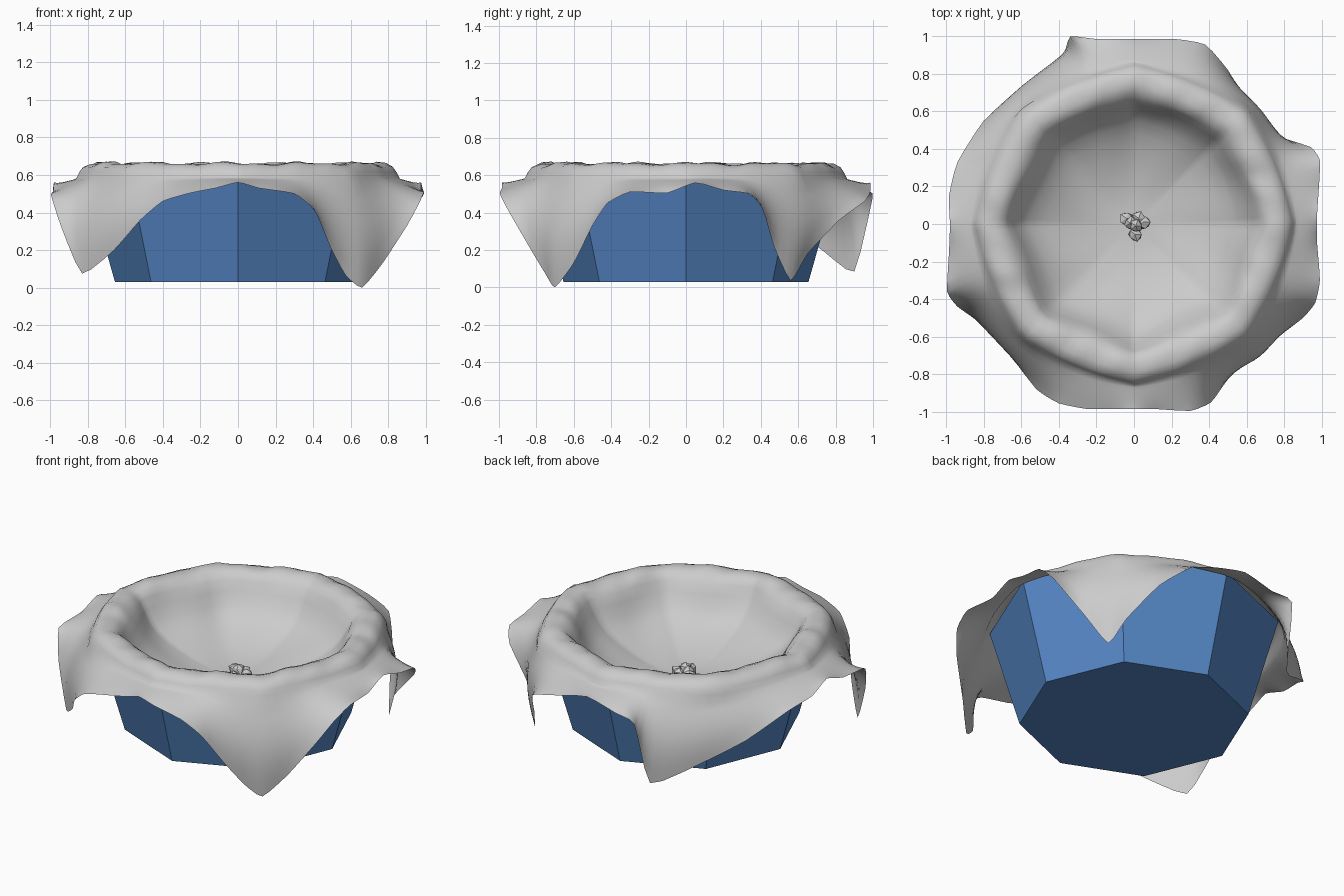
import bpy, bmesh, math, random
from mathutils import Vector

if "Cube" in bpy.data.objects:
    bpy.data.objects.remove(bpy.data.objects["Cube"])

random.seed(4)


def make_object(name, bm, smooth=False):
    bmesh.ops.recalc_face_normals(bm, faces=bm.faces)
    me = bpy.data.meshes.new(name)
    bm.to_mesh(me)
    bm.free()
    for p in me.polygons:
        p.use_smooth = smooth
    ob = bpy.data.objects.new(name, me)
    bpy.context.collection.objects.link(ob)
    return ob


def lathe(bm, rings, close_start=True, close_end=True):
    """Skin a list of equal-length point rings."""
    loops = [[bm.verts.new(p) for p in ring] for ring in rings]
    n = len(loops[0])
    for a, b in zip(loops, loops[1:]):
        for i in range(n):
            j = (i + 1) % n
            bm.faces.new((a[i], a[j], b[j], b[i]))
    if close_start:
        bm.faces.new(loops[0])
    if close_end:
        bm.faces.new(loops[-1])


# Blue eight-sided bowl, hollow
def octagon(r, z):
    return [(r * math.cos(i * math.pi / 4), r * math.sin(i * math.pi / 4), z) for i in range(8)]


bm = bmesh.new()
lathe(bm, [octagon(*p) for p in ((0.655, 0.03), (0.825, 0.63), (0.745, 0.63), (0.56, 0.2))])
bowl = make_object("bowl", bm)
blue = bpy.data.materials.new("blue")
blue.diffuse_color = (0.09, 0.24, 0.56, 1)
blue.use_nodes = True
blue.node_tree.nodes["Principled BSDF"].inputs["Base Color"].default_value = blue.diffuse_color
bowl.data.materials.append(blue)

# Cloth hem, counter-clockwise: four hanging corners, raised flared edges between
HEM = [Vector(p) for p in (
    (-.83, -.52, .075), (-.66, -.70, .20), (-.52, -.88, .36), (-.40, -.955, .46),
    (-.25, -.985, .505), (-.12, -.985, .53), (0, -.985, .56), (.11, -.985, .53),
    (.30, -.995, .50), (.41, -.95, .41), (.49, -.84, .22), (.57, -.75, .07),
    (.66, -.70, .00), (.77, -.60, .13), (.90, -.50, .33), (.965, -.42, .45),
    (.99, -.30, .51), (.975, -.10, .505), (.975, .05, .56), (.985, .20, .52),
    (.99, .34, .50), (.94, .41, .42), (.76, .47, .22), (.66, .56, .035),
    (.60, .65, .18), (.50, .82, .36), (.38, .955, .46), (.22, .985, .51),
    (0, .985, .56), (-.20, .985, .51), (-.34, .998, .48), (-.38, .90, .085),
    (-.59, .74, .19), (-.80, .55, .33), (-.94, .33, .47), (-.985, .15, .51),
    (-.98, 0, .56), (-.985, -.15, .51), (-.995, -.36, .49), (-.94, -.44, .32))]


def spline(i, t):
    n = len(HEM)
    a, b, c, d = (HEM[(i + k) % n] for k in (-1, 0, 1, 2))
    s = 0.25  # tight tangents keep the corners pointed
    m0, m1 = (c - a) * s, (d - b) * s
    return (b * (2*t**3 - 3*t*t + 1) + m0 * (t**3 - 2*t*t + t)
            + c * (3*t*t - 2*t**3) + m1 * (t**3 - t*t))


hem = [spline(i, k / 3) for i in range(len(HEM)) for k in range(3)]


def rim_scale(a, soft):
    """Octagon radius with corners at multiples of 45 degrees, softened to a circle."""
    d = (a % (math.pi / 4)) - math.pi / 8
    return soft + (1 - soft) * math.cos(math.pi / 8) / math.cos(d)


# Cloth: sagging centre, rolled rim, then flaps out to the hem
PROFILE = ((.10, .298), (.20, .31), (.30, .332), (.40, .365), (.48, .40), (.55, .442), (.60, .49),
           (.64, .555), (.67, .61), (.70, .645), (.74, .662), (.79, .66), (.825, .643), (.845, .615),
           (.86, .585))
bm = bmesh.new()
rings = []
for r, z in PROFILE:
    ring = []
    soft = .2 if r < .65 else .2 + .35 * min(1, (r - .65) / .17)
    for p in hem:
        a = math.atan2(p.y, p.x)
        s = rim_scale(a, soft)
        w = max(0, 1 - abs(r - .76) / .12)
        dz = w * (.007 * math.sin(11 * a + 1) + .006 * math.sin(23 * a + 20 * r))
        dr = .009 * math.sin(7 * a + 9 * r) * min(1, r * 2) * (r < .7)
        ring.append(Vector(((r * s + dr) * math.cos(a), (r * s + dr) * math.sin(a), z + dz)))
    rings.append(ring)
shoulder = rings[-1]
for k in range(1, 9):
    t = k / 8
    ring = []
    for q, p in zip(shoulder, hem):
        out = Vector((p.x, p.y, 0)).normalized()
        drop = max(0, q.z - p.z)
        ring.append(q.lerp(p, t) + out * (.10 * drop * math.sin(math.pi * t)))
    rings.append(ring)
# Even out the flaps sideways so the folds stay broad near the rim
n = len(hem)
for k in range(len(PROFILE), len(rings) - 1):
    for _ in range(len(rings) - 1 - k):
        old = rings[k]
        rings[k] = [(old[i - 1] + old[i] * 2 + old[(i + 1) % n]) / 4 for i in range(n)]
lathe(bm, rings, close_end=False)
bmesh.ops.poke(bm, faces=[f for f in bm.faces if len(f.verts) > 4])
make_object("cloth", bm, smooth=True)

# Cluster of small faceted stones at the centre of the dish
for i, (x, y, z) in enumerate(((-.04, .03, .335), (-.02, .005, .345), (.025, .03, .335),
                               (.05, .01, .335), (.005, -.055, .335), (.01, -.01, .36))):
    bm = bmesh.new()
    bmesh.ops.create_icosphere(bm, subdivisions=1, radius=.042)
    for v in bm.verts:
        v.co = v.co * random.uniform(.75, 1.1) + Vector((x, y, z))
    make_object(f"stone_{i + 1}", bm)
